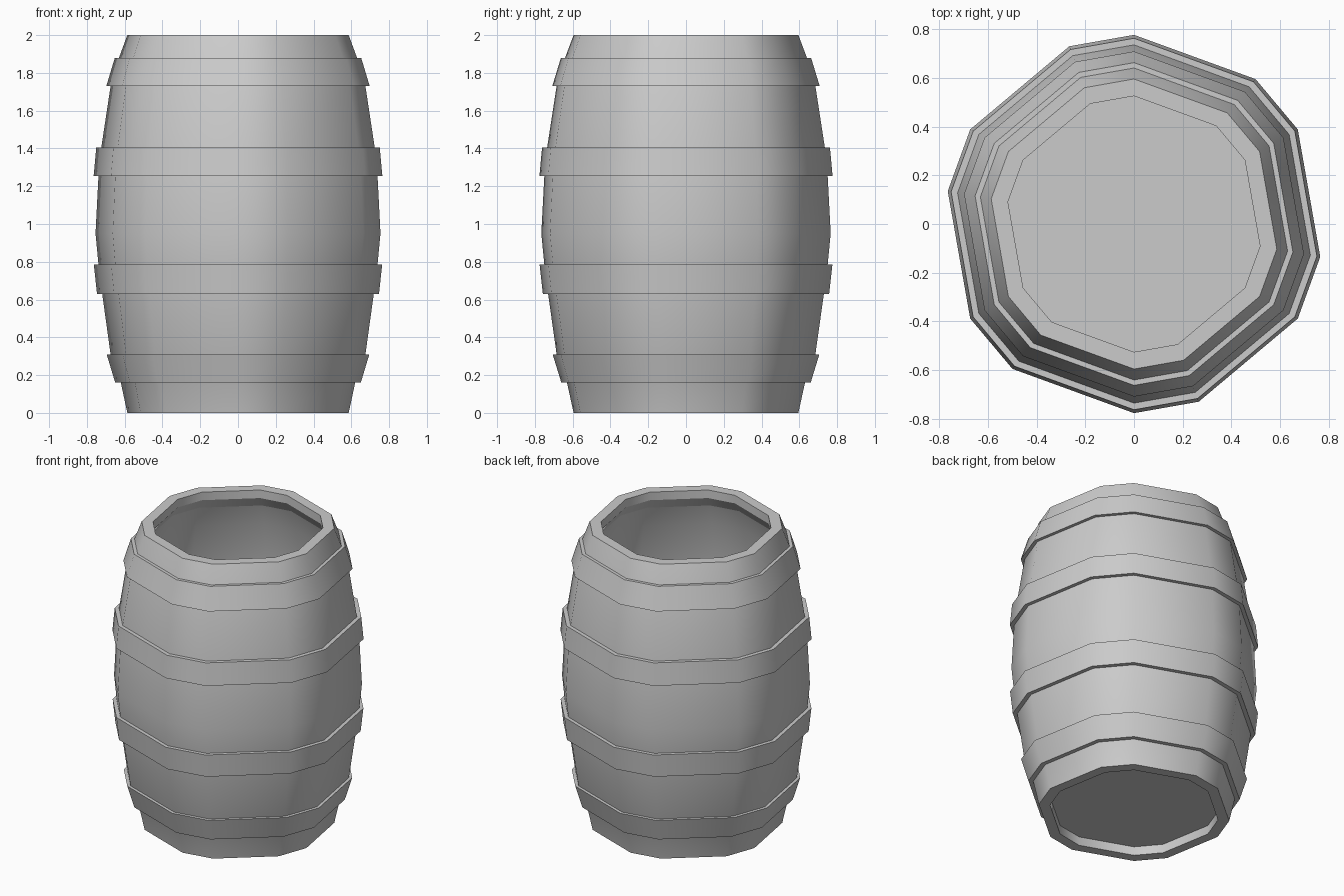
import bpy, bmesh
from math import radians, cos, sin

cube = bpy.data.objects.get("Cube")
if cube:
    bpy.data.objects.remove(cube)

grey = bpy.data.materials.new("plain_grey")
grey.use_nodes = True
grey.diffuse_color = (0.6, 0.6, 0.6, 1)
grey.node_tree.nodes["Principled BSDF"].inputs["Base Color"].default_value = grey.diffuse_color

# Twelve uneven sides: an eighteen-sided ring missing every third corner
ANGLES = [radians(30 + 20 * k) for k in range(18) if k % 3 != 2]


def turned(name, profile, cap=False, closed=False):
    """Sweep a (radius, height) profile around z; cap fills the first ring."""
    bm = bmesh.new()
    rings = [[bm.verts.new((r * cos(a), r * sin(a), z)) for a in ANGLES] for r, z in profile]
    pairs = list(zip(rings, rings[1:]))
    if closed:
        pairs.append((rings[-1], rings[0]))
    n = len(ANGLES)
    for low, high in pairs:
        for i in range(n):
            j = (i + 1) % n
            bm.faces.new((low[i], low[j], high[j], high[i]))
    if cap == "down":
        bm.faces.new(rings[0][::-1])
    elif cap == "up":
        bm.faces.new(rings[0])
    mesh = bpy.data.meshes.new(name)
    bm.to_mesh(mesh)
    bm.free()
    mesh.materials.append(grey)
    obj = bpy.data.objects.new(name, mesh)
    bpy.context.collection.objects.link(obj)
    bpy.ops.object.select_all(action='DESELECT')
    obj.select_set(True)
    bpy.context.view_layer.objects.active = obj
    bpy.ops.object.shade_smooth_by_angle(angle=radians(48))
    return obj


# Outer staves with a recessed base and a top rim
turned("barrel_body", [
    (0.525, 0.06), (0.525, 0), (0.595, 0), (0.63, 0.16), (0.685, 0.31),
    (0.73, 0.63), (0.75, 0.785), (0.766, 0.95), (0.75, 1.255), (0.735, 1.405),
    (0.685, 1.73), (0.64, 1.88), (0.595, 2), (0.525, 2), (0.525, 1.945)], cap="down")

# Bevel under the lip
turned("lip_underside", [(0.525, 1.945), (0.57, 1.875)])

# Hollow inside with its floor, facing inward
lining = turned("barrel_lining", [
    (0.55, 0.12), (0.62, 0.31), (0.67, 0.63), (0.7, 0.95),
    (0.675, 1.405), (0.62, 1.73), (0.57, 1.875)], cap="up")
lip = bpy.data.objects["lip_underside"]
lip.data.flip_normals()
bm = bmesh.new()
bm.from_mesh(lining.data)
bmesh.ops.reverse_faces(bm, faces=[f for f in bm.faces if len(f.verts) == 4])
bm.to_mesh(lining.data)
bm.free()

# Hoops: bottom height, top height, bottom radius, top radius
HOOPS = [("bottom_hoop", 0.16, 0.31, 0.66, 0.706),
         ("lower_middle_hoop", 0.63, 0.785, 0.758, 0.775),
         ("upper_middle_hoop", 1.255, 1.405, 0.776, 0.762),
         ("top_hoop", 1.73, 1.88, 0.708, 0.662)]
for name, z0, z1, r0, r1 in HOOPS:
    turned(name, [(r0 - 0.05, z0), (r0, z0), (r1, z1), (r1 - 0.05, z1)], closed=True)
